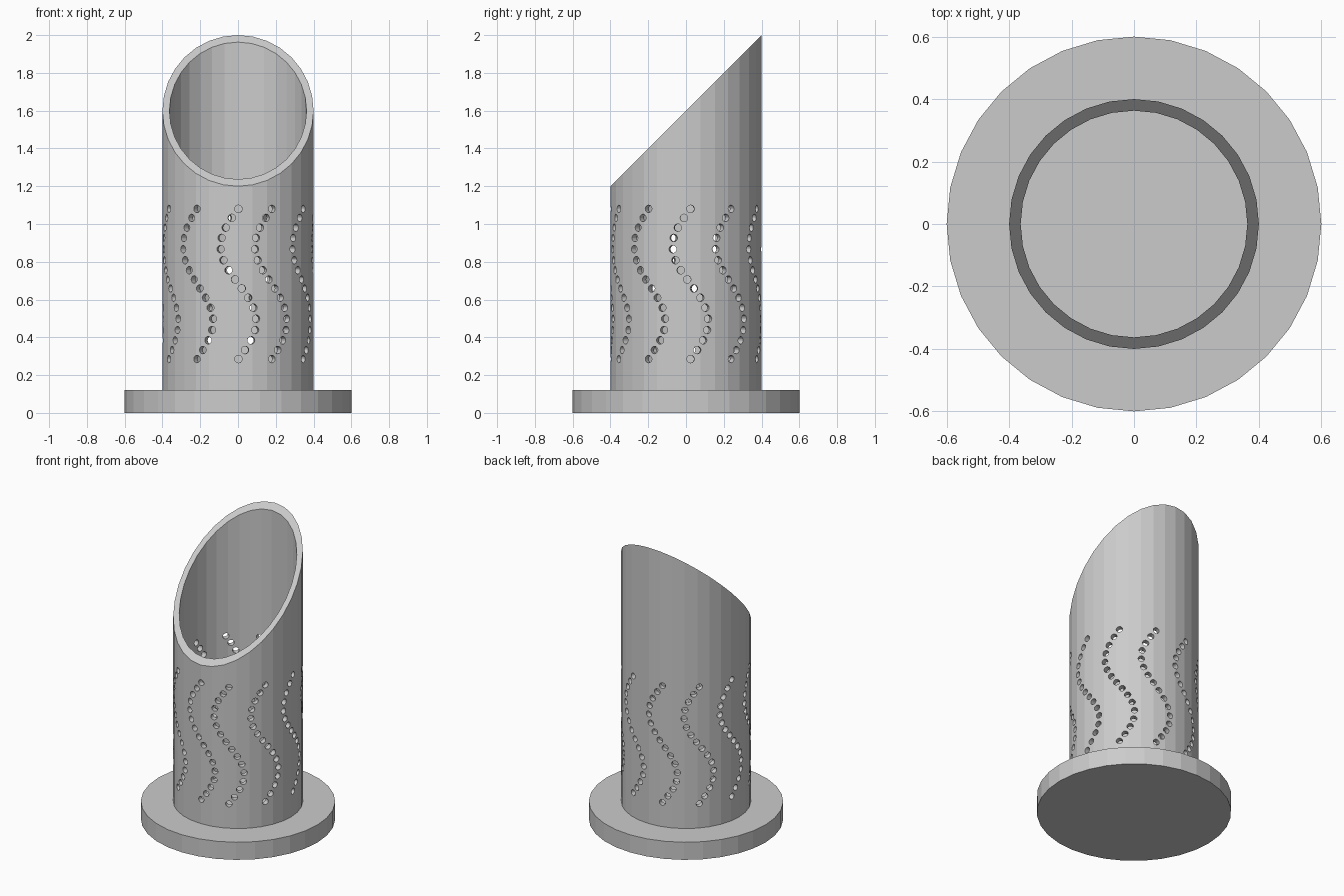
import bpy, bmesh, math
from mathutils import Vector, Matrix

if "Cube" in bpy.data.objects:
    bpy.data.objects.remove(bpy.data.objects["Cube"])

SIDES = 32
R_OUT, R_IN = 0.4, 0.363
BASE_R, BASE_H = 0.6, 0.12

grey = bpy.data.materials.new("light grey")
grey.diffuse_color = (0.6, 0.6, 0.6, 1)
grey.use_nodes = True
grey.node_tree.nodes["Principled BSDF"].inputs["Base Color"].default_value = grey.diffuse_color


def make_object(name, bm):
    mesh = bpy.data.meshes.new(name)
    bm.to_mesh(mesh)
    bm.free()
    mesh.materials.append(grey)
    obj = bpy.data.objects.new(name, mesh)
    bpy.context.collection.objects.link(obj)
    return obj


# Round base plate
bm = bmesh.new()
bmesh.ops.create_cone(bm, cap_ends=True, segments=SIDES, radius1=BASE_R, radius2=BASE_R,
                      depth=BASE_H, matrix=Matrix.Translation((0, 0, BASE_H / 2)))
make_object("base_plate", bm)

# Hollow tube, its top sliced at 45 degrees, low at the front
bm = bmesh.new()
rings = []
for i in range(SIDES):
    a = 2 * math.pi * i / SIDES
    x, y = math.sin(a), math.cos(a)
    rings.append([bm.verts.new(p) for p in (
        (R_OUT * x, R_OUT * y, BASE_H), (R_OUT * x, R_OUT * y, 1.6 + R_OUT * y),
        (R_IN * x, R_IN * y, 1.6 + R_IN * y), (R_IN * x, R_IN * y, BASE_H))])
for i in range(SIDES):
    a, b = rings[i], rings[(i + 1) % SIDES]
    for j in range(4):
        k = (j + 1) % 4
        bm.faces.new((a[j], b[j], b[k], a[k]))
bmesh.ops.recalc_face_normals(bm, faces=bm.faces)
tube = make_object("tube", bm)

# One wavy row of holes: (sideways offset, height), evenly spaced along a sine wave
HOLES, Z_LOW, Z_HIGH, WAVE = 16, 0.285, 1.08, 0.096
N = 600
path = []
for i in range(N + 1):
    t = i / N
    path.append(Vector((WAVE * math.sin(2 * math.pi * t), Z_LOW + (Z_HIGH - Z_LOW) * t)))
lengths = [0.0]
for p, q in zip(path, path[1:]):
    lengths.append(lengths[-1] + (q - p).length)
row = []
for h in range(HOLES):
    target = lengths[-1] * h / (HOLES - 1)
    row.append(path[min(range(N + 1), key=lambda i: abs(lengths[i] - target))])

# Eleven rows around the tube, with a slightly narrower gap at the seam
bm = bmesh.new()
for c in range(11):
    start = math.radians(26.8 + 33.35 * c)
    for offset, z in row:
        a = start + offset / R_OUT
        d = Vector((math.sin(a), -math.cos(a), 0))
        m = Matrix.Translation(d * 0.38 + Vector((0, 0, z))) @ d.to_track_quat('Z', 'Y').to_matrix().to_4x4()
        bmesh.ops.create_cone(bm, cap_ends=True, segments=16, radius1=0.02, radius2=0.02,
                              depth=0.12, matrix=m)
cutter = make_object("hole_cutter", bm)
cutter.hide_render = True

# Drill the holes and drop the cutter
mod = tube.modifiers.new("holes", 'BOOLEAN')
mod.operation = 'DIFFERENCE'
mod.solver = 'EXACT'
mod.object = cutter
bpy.context.view_layer.objects.active = tube
tube.select_set(True)
bpy.ops.object.modifier_apply(modifier=mod.name)
bpy.data.objects.remove(cutter, do_unlink=True)
